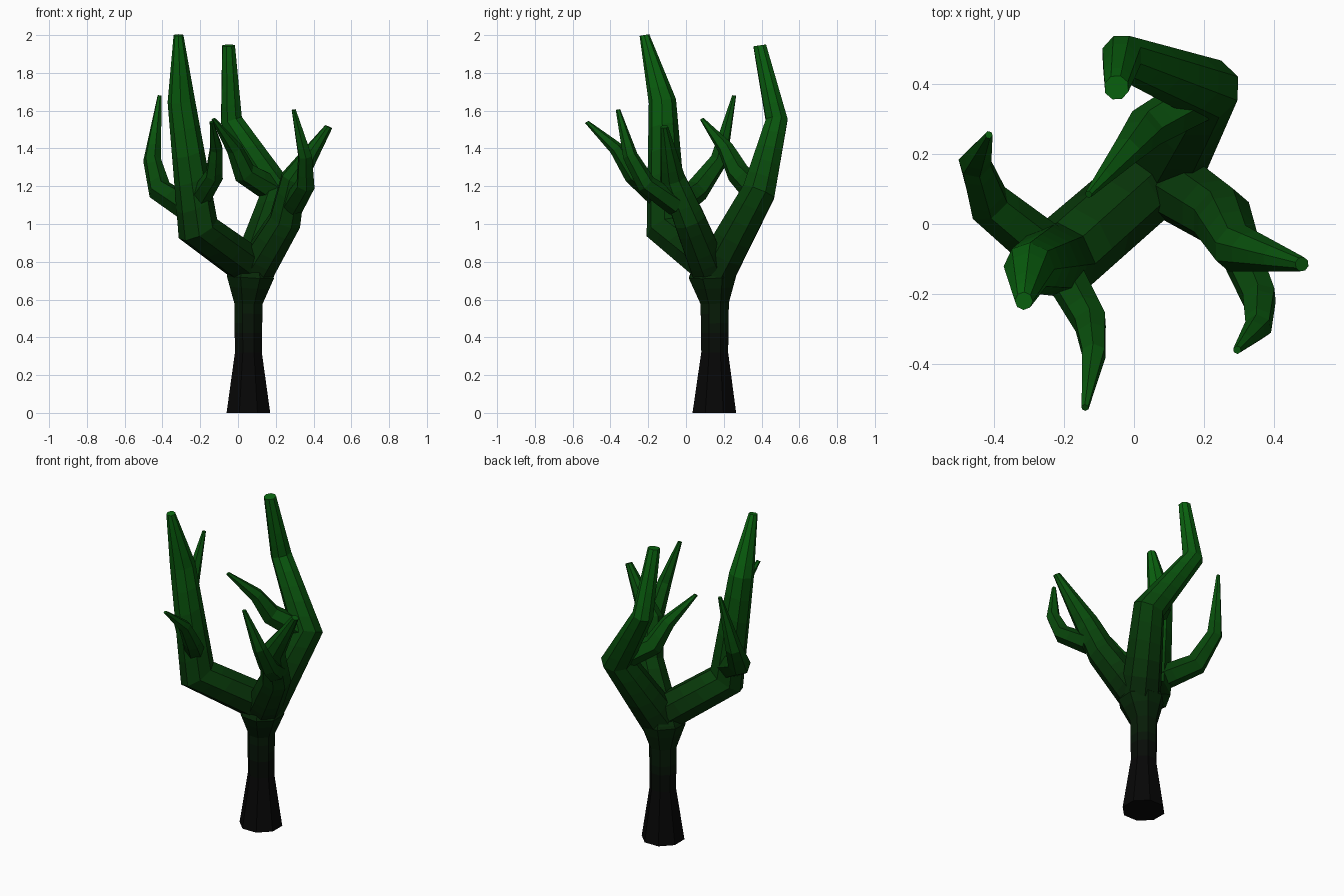
import bpy, bmesh, math
from mathutils import Vector

if "Cube" in bpy.data.objects:
    bpy.data.objects.remove(bpy.data.objects["Cube"])

# Height-graded bark shades: near black at the base to green at the tips
SHADES = 24
HEIGHT = 2.0


def shade(i):
    t = max(0.0, ((i + 0.5) / SHADES - 0.15) / 0.85) ** 1.4
    m = bpy.data.materials.new(f"bark_{i:02d}")
    m.diffuse_color = (0.002 + 0.001 * t, 0.002 + 0.138 * t, 0.002 + 0.003 * t, 1)
    m.use_nodes = True
    m.node_tree.nodes["Principled BSDF"].inputs["Base Color"].default_value = m.diffuse_color
    return m


MATS = [shade(i) for i in range(SHADES)]


def limb(name, path, sides, steps=5):
    """Tapered faceted tube through (x, y, z, radius) points, mitred at bends."""
    pts = [Vector(p[:3]) for p in path]
    segs = [(b - a).normalized() for a, b in zip(pts, pts[1:])]
    rings, ref = [], Vector((1, 0, 0))
    for i, p in enumerate(pts):
        d = (segs[max(i - 1, 0)] + segs[min(i, len(segs) - 1)]).normalized()
        if i == len(pts) - 1 and i > 0:
            d = (d + Vector((0, 0, 0.5))).normalized()
        u = (ref - d * ref.dot(d)).normalized()
        v = d.cross(u)
        ref = u
        angles = [math.tau * (k + 0.5) / sides for k in range(sides)]
        rings.append([p + path[i][3] * (u * math.cos(a) + v * math.sin(a)) for a in angles])

    # Extra in-between rings only carry the colour gradient
    fine = [rings[0]]
    for r0, r1 in zip(rings, rings[1:]):
        for s in range(1, steps + 1):
            fine.append([a.lerp(b, s / steps) for a, b in zip(r0, r1)])

    bm = bmesh.new()
    vs = [[bm.verts.new(c) for c in r] for r in fine]
    for r0, r1 in zip(vs, vs[1:]):
        for k in range(sides):
            j = (k + 1) % sides
            bm.faces.new((r0[k], r0[j], r1[j], r1[k]))
    bm.faces.new(vs[0][::-1])
    bm.faces.new(vs[-1])
    for f in bm.faces:
        z = f.calc_center_median().z
        f.material_index = min(SHADES - 1, max(0, int(z / HEIGHT * SHADES)))
    me = bpy.data.meshes.new(name)
    bm.to_mesh(me)
    bm.free()
    for m in MATS:
        me.materials.append(m)
    ob = bpy.data.objects.new(name, me)
    bpy.context.collection.objects.link(ob)
    return ob


# Trunk, flaring at the root and at the fork
limb("trunk", [(0.055, 0.15, 0, 0.125), (0.055, 0.152, 0.32, 0.077),
               (0.055, 0.152, 0.58, 0.081), (0.065, 0.14, 0.72, 0.135),
               (0.07, 0.14, 0.81, 0.095)], 8)

# Three main boughs
limb("left_bough", [(0.05, 0.125, 0.785, 0.11), (-0.212, -0.102, 0.975, 0.114),
                    (-0.30, -0.125, 1.65, 0.073), (-0.315, -0.22, 2.0, 0.026)], 8)
limb("back_bough", [(0.08, 0.155, 0.75, 0.118), (0.21, 0.385, 1.17, 0.095),
                    (-0.035, 0.48, 1.55, 0.062), (-0.05, 0.39, 1.945, 0.036)], 8)
limb("right_bough", [(0.09, 0.125, 0.755, 0.105), (0.25, 0.02, 1.02, 0.09),
                     (0.295, -0.07, 1.24, 0.071), (0.48, -0.115, 1.515, 0.021)], 8)

# Side branches
limb("left_outer_branch", [(-0.23, -0.09, 1.065, 0.076), (-0.415, 0.06, 1.18, 0.065),
                           (-0.455, 0.175, 1.34, 0.048), (-0.415, 0.255, 1.68, 0.011)], 6)
limb("left_front_branch", [(-0.22, -0.11, 1.11, 0.06), (-0.125, -0.28, 1.26, 0.051),
                           (-0.115, -0.37, 1.40, 0.037), (-0.14, -0.525, 1.54, 0.011)], 6)
limb("back_inner_branch", [(0.20, 0.37, 1.17, 0.072), (0.035, 0.275, 1.27, 0.062),
                           (-0.02, 0.21, 1.40, 0.043), (-0.13, 0.085, 1.555, 0.011)], 6)
limb("right_front_branch", [(0.29, -0.05, 1.1, 0.062), (0.358, -0.21, 1.21, 0.053),
                            (0.355, -0.295, 1.36, 0.04), (0.295, -0.36, 1.605, 0.012)], 6)
